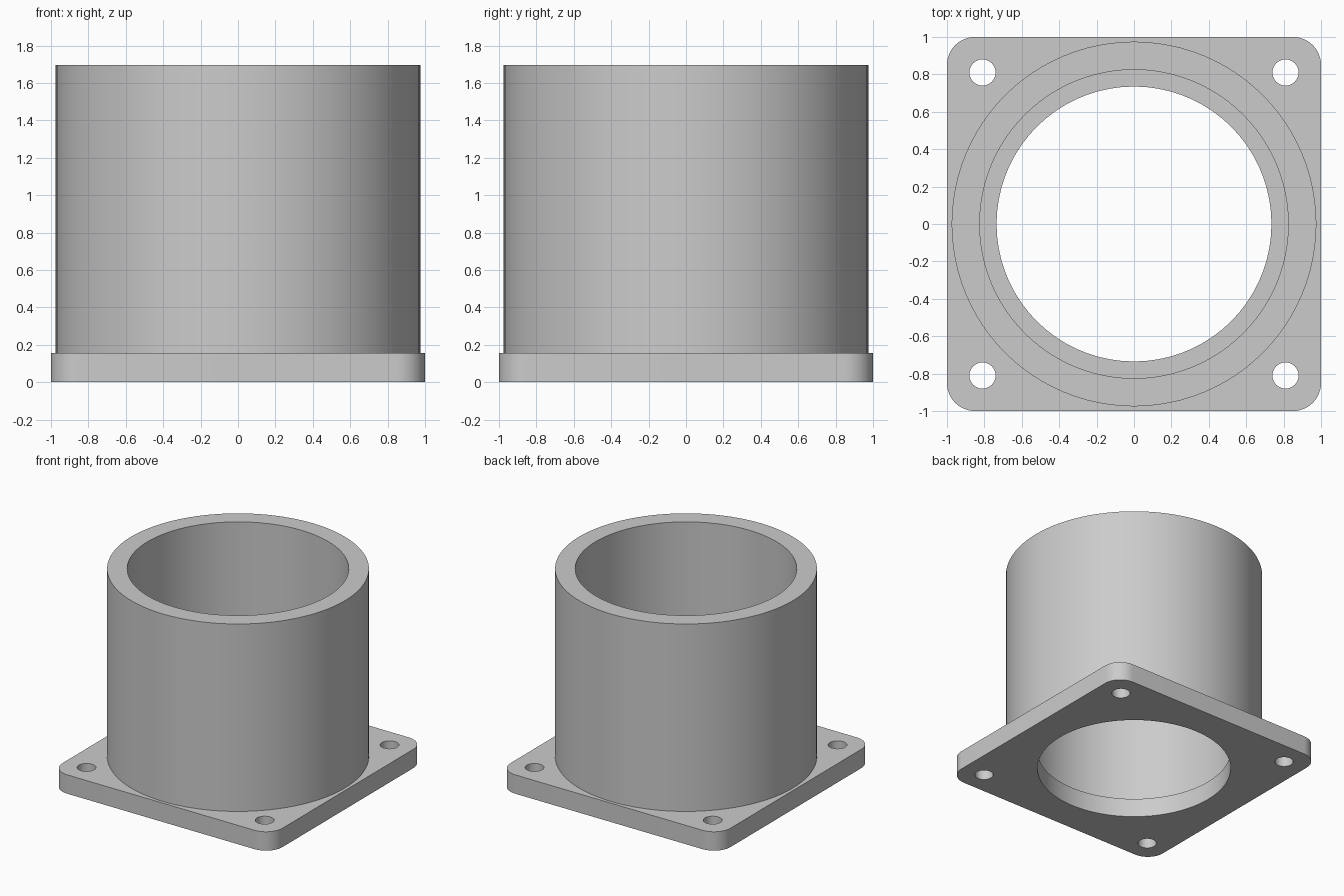
import bpy
import bmesh
from math import cos, sin, pi, radians

cube = bpy.data.objects.get("Cube")
if cube:
    bpy.data.objects.remove(cube, do_unlink=True)

PLATE_TOP = 0.155
TOTAL_HEIGHT = 1.695
HALF_SIDE = 1.0
CORNER_RADIUS = 0.15
BOLT_OFFSET = 0.81
SEAT_DEPTH = 0.05  # how far the tube is sunk into the plate

grey = bpy.data.materials.new("plain grey")
grey.use_nodes = True
colour = (0.6, 0.6, 0.6, 1)
grey.diffuse_color = colour
grey.node_tree.nodes["Principled BSDF"].inputs["Base Color"].default_value = colour


def circle(radius, segments, cx=0, cy=0):
    return [(cx + radius * cos(2 * pi * i / segments),
             cy + radius * sin(2 * pi * i / segments)) for i in range(segments)]


def rounded_square(half, radius, steps=12):
    points = []
    inner = half - radius
    for quarter, (sx, sy) in enumerate([(1, 1), (-1, 1), (-1, -1), (1, -1)]):
        for i in range(steps + 1):
            a = (quarter + i / steps) * pi / 2
            points.append((sx * inner + radius * cos(a), sy * inner + radius * sin(a)))
    return points


def extrude_outline(name, loops, bottom, top):
    """Fill an outline with holes and extrude it upwards into a solid."""
    bm = bmesh.new()
    edges = []
    for loop in loops:
        verts = [bm.verts.new((x, y, bottom)) for x, y in loop]
        edges += [bm.edges.new((verts[i - 1], verts[i])) for i in range(len(verts))]
    bmesh.ops.triangle_fill(bm, edges=edges, use_beauty=True, normal=(0, 0, 1))
    raised = bmesh.ops.extrude_face_region(bm, geom=bm.faces[:], use_keep_orig=True)
    moved = [g for g in raised["geom"] if isinstance(g, bmesh.types.BMVert)]
    bmesh.ops.translate(bm, verts=moved, vec=(0, 0, top - bottom))
    bmesh.ops.recalc_face_normals(bm, faces=bm.faces[:])
    mesh = bpy.data.meshes.new(name)
    bm.to_mesh(mesh)
    bm.free()
    mesh.materials.append(grey)
    obj = bpy.data.objects.new(name, mesh)
    bpy.context.collection.objects.link(obj)
    bpy.ops.object.select_all(action="DESELECT")
    obj.select_set(True)
    bpy.context.view_layer.objects.active = obj
    bpy.ops.object.shade_smooth_by_angle(angle=radians(30))
    return obj


# Square flange with a central bore and four bolt holes
bolt_holes = [circle(0.07, 32, sx * BOLT_OFFSET, sy * BOLT_OFFSET)
              for sx in (-1, 1) for sy in (-1, 1)]
extrude_outline("flange_plate",
                [rounded_square(HALF_SIDE, CORNER_RADIUS), circle(0.735, 72)] + bolt_holes,
                0, PLATE_TOP)

# Thick-walled tube, wider inside than the bore so a small ledge remains
extrude_outline("tube", [circle(0.975, 96), circle(0.825, 96)],
                PLATE_TOP - SEAT_DEPTH, TOTAL_HEIGHT)
